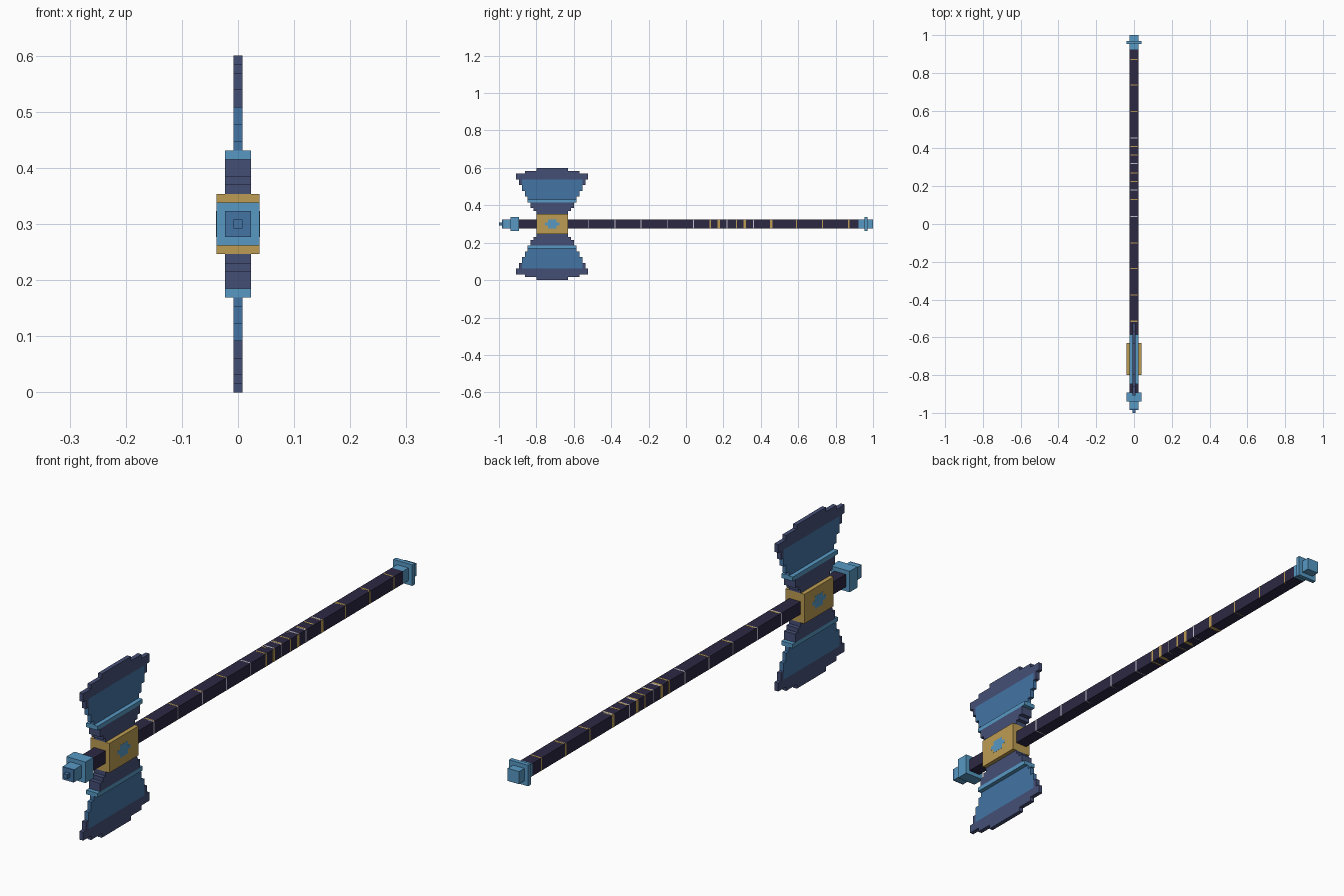
import bpy, bmesh

U = 2 / 130          # one block
MID_Z = 19.5         # handle axis height, in blocks
BLADE_Y = 18.5       # blade centre along the handle, in blocks

cube = bpy.data.objects.get("Cube")
if cube:
    bpy.data.objects.remove(cube, do_unlink=True)


def material(name, hex_code):
    def linear(c):
        c /= 255
        return c / 12.92 if c < 0.04045 else ((c + 0.055) / 1.055) ** 2.4
    rgb = [linear(b) for b in bytes.fromhex(hex_code)] + [1]
    m = bpy.data.materials.new(name)
    m.use_nodes = True
    m.diffuse_color = rgb
    m.node_tree.nodes["Principled BSDF"].inputs["Base Color"].default_value = rgb
    return m


navy = material("navy", "454f76")
mid_blue = material("mid blue", "4374a4")
light_blue = material("light blue", "5799c4")
gold = material("gold", "bc9c52")
dark = material("dark wood", "2c2842")
pale = material("pale grey", "c4c4d0")


def prism(name, mat, outline, x0, x1):
    """Extrude a (y, z) outline in blocks between x0 and x1."""
    bm = bmesh.new()
    verts = [bm.verts.new((x0 * U, y * U - 1, (z + MID_Z) * U)) for y, z in outline]
    face = bm.faces.new(verts)
    ext = bmesh.ops.extrude_face_region(bm, geom=[face])["geom"]
    moved = [v for v in ext if isinstance(v, bmesh.types.BMVert)]
    bmesh.ops.translate(bm, verts=moved, vec=((x1 - x0) * U, 0, 0))
    bmesh.ops.recalc_face_normals(bm, faces=bm.faces)
    mesh = bpy.data.meshes.new(name)
    bm.to_mesh(mesh)
    bm.free()
    mesh.materials.append(mat)
    obj = bpy.data.objects.new(name, mesh)
    bpy.context.collection.objects.link(obj)
    return obj


def box(name, mat, y0, y1, half_z, half_x):
    return prism(name, mat, [(y0, -half_z), (y1, -half_z), (y1, half_z), (y0, half_z)],
                 -half_x, half_x)


def stairs(name, mat, rows, half_x, side):
    """Stepped profile from (bottom, top, half width) rows, mirrored down by side."""
    right = [p for a, b, h in rows for p in ((h, a), (h, b))]
    left = [(-h, z) for h, z in reversed(right)]
    return prism(name, mat, [(BLADE_Y + y, z * side) for y, z in right + left],
                 -half_x, half_x)


# Handle with its end fittings
box("handle", dark, 7, 125, 1.5, 1.5)
box("front_tip", mid_blue, 0, 1, 0.5, 0.5)
box("front_plate", mid_blue, 1, 1.5, 1.5, 1.5)
box("front_stub", light_blue, 1.5, 4, 1.5, 1.5)
box("front_cap", light_blue, 4, 7, 2.5, 2.5)
box("pommel", light_blue, 125, 130, 1.5, 1.5)
box("pommel_flange", light_blue, 127, 128, 2.5, 2.5)

# Collar holding the blades, with a gem inlay on both sides
box("collar", gold, 13, 24, 3.5, 2.5)
gem = [(-1.5, -0.5, 1.5), (-0.5, 0.5, 2.5), (0.5, 1.5, 1.5)]
stairs("collar_gem", light_blue, gem, 2.53, 1)

# Upper and lower blades
for word, side in (("upper", 1), ("lower", -1)):
    stairs(word + "_blade_root", navy,
           [(3.5, 4.5, 5.5), (4.5, 5.5, 6.5), (5.5, 7.5, 7.5)], 1.5, side)
    stairs(word + "_blade_band", light_blue, [(7.5, 8.5, 8.5)], 1.5, side)
    stairs(word + "_blade_body", mid_blue,
           [(8.5, 9.5, 8.5), (9.5, 11.5, 9.5), (11.5, 15.5, 10.5)], 0.5, side)
    stairs(word + "_blade_edge", navy,
           [(15.5, 17.5, 12.5), (17.5, 18.5, 9.5), (18.5, 19.5, 5.5)], 0.5, side)
    for end in (-1, 1):
        ys = [BLADE_Y + end * h for h in (10.5, 11.5)]
        prism(word + "_blade_corner", navy,
              [(ys[0], 13.5 * side), (ys[1], 13.5 * side),
               (ys[1], 15.5 * side), (ys[0], 15.5 * side)], -0.5, 0.5)


# Thin inlaid bands on the handle
def side_band(name, mat, y, width):
    c = (y + 1) / U
    box(name, mat, c - width / 2, c + width / 2, 1.5, 1.53)


def top_band(name, mat, y):
    c = (y + 1) / U
    prism(name, mat, [(c - 0.2, 1.4), (c + 0.2, 1.4), (c + 0.2, 1.53), (c - 0.2, 1.53)],
          -1.2, 1.2)


for y in (-0.52, -0.38, -0.24, -0.10, 0.04, 0.22, 0.36):
    side_band("pale_side_band", pale, y, 0.3)
for y in (0.13, 0.27, 0.59, 0.73, 0.87):
    side_band("gold_side_band", gold, y, 0.4)
for y in (0.175, 0.315, 0.455):
    side_band("wide_gold_side_band", gold, y, 0.9)
for y in (-0.515, -0.375, -0.235, -0.1, 0.13, 0.225, 0.27, 0.365, 0.41, 0.595, 0.735, 0.87):
    top_band("gold_top_band", gold, y)
for y in (0.04, 0.18, 0.32, 0.455):
    top_band("pale_top_band", pale, y)
